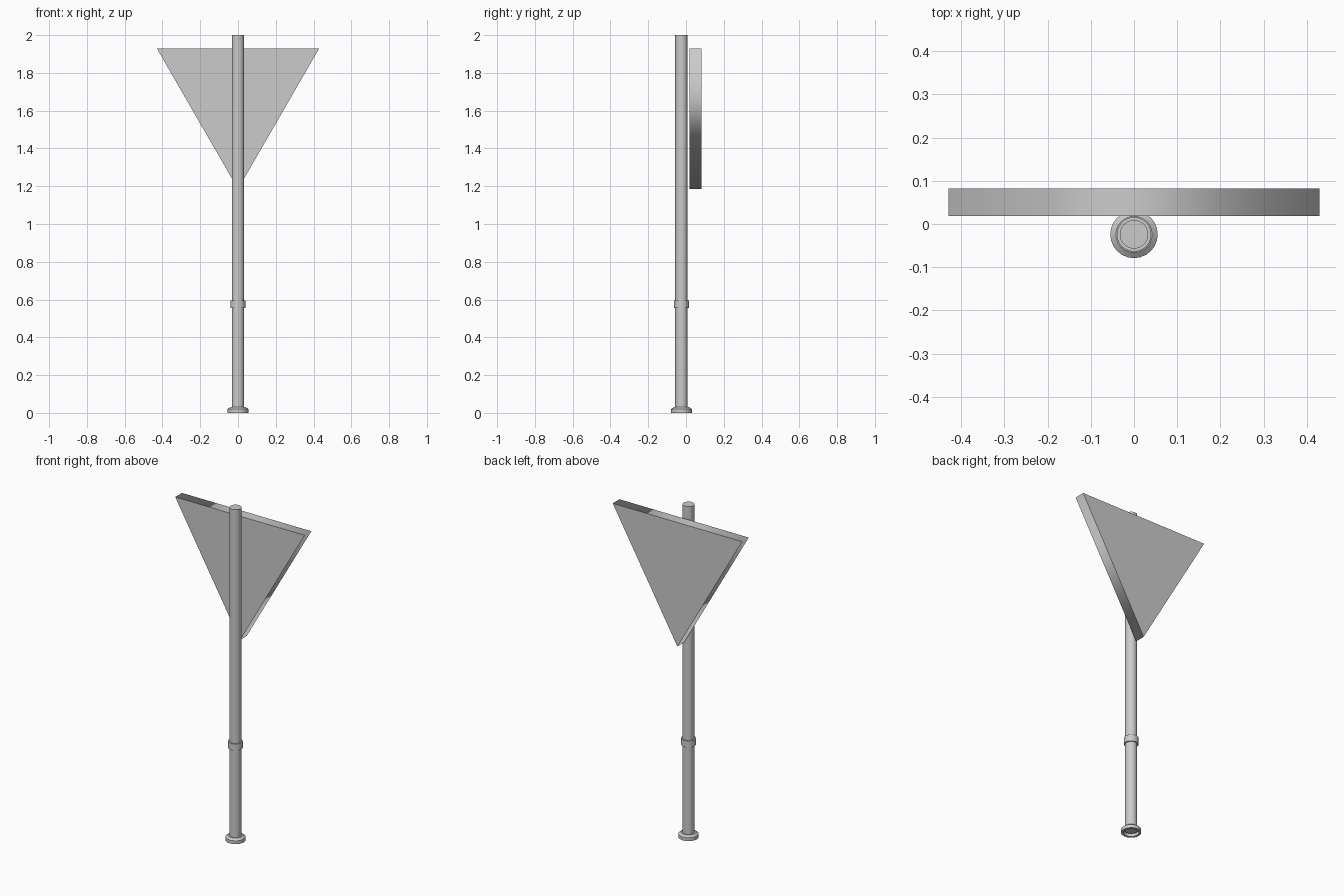
import bpy
import bmesh
from math import cos, sin, tau, radians

POLE_Y = -0.024
SIDES = 24

cube = bpy.data.objects.get("Cube")
if cube:
    bpy.data.objects.remove(cube, do_unlink=True)

grey = bpy.data.materials.new("plain grey")
grey.use_nodes = True
COLOUR = (0.6, 0.6, 0.6, 1)
grey.diffuse_color = COLOUR
grey.node_tree.nodes["Principled BSDF"].inputs["Base Color"].default_value = COLOUR


def finish(name, bm, sharp_angle):
    """Turn a bmesh into a smooth object whose steep edges stay sharp."""
    bmesh.ops.recalc_face_normals(bm, faces=bm.faces)
    for face in bm.faces:
        face.smooth = True
    for edge in bm.edges:
        edge.smooth = edge.calc_face_angle(0) < sharp_angle
    mesh = bpy.data.meshes.new(name)
    bm.to_mesh(mesh)
    bm.free()
    mesh.materials.append(grey)
    obj = bpy.data.objects.new(name, mesh)
    bpy.context.collection.objects.link(obj)
    return obj


def lathe(name, profile, closed=False):
    """Revolve (radius, z) points around the pole axis."""
    bm = bmesh.new()
    rings = [[bm.verts.new((r * cos(tau * i / SIDES), POLE_Y + r * sin(tau * i / SIDES), z))
              for i in range(SIDES)] for r, z in profile]
    pairs = list(zip(rings, rings[1:]))
    if closed:
        pairs.append((rings[-1], rings[0]))
    else:
        bm.faces.new(rings[0])
        bm.faces.new(rings[-1])
    for low, high in pairs:
        for i in range(SIDES):
            j = (i + 1) % SIDES
            bm.faces.new((low[i], low[j], high[j], high[i]))
    return finish(name, bm, radians(30))


# Pole, joint collar and hollow foot flange
lathe("pole", [(0.033, 0.012), (0.033, 2.0)])
lathe("collar", [(0.04, 0.555), (0.04, 0.595)])
lathe("foot_flange", [(0.042, 0), (0.055, 0), (0.055, 0.02), (0.042, 0.03),
                      (0.03, 0.03), (0.03, 0.018), (0.042, 0.018)], closed=True)

# Triangular sign panel, point down, standing just behind the pole
bm = bmesh.new()
corners = [(-0.43, 1.93), (0.43, 1.93), (0, 1.185)]
panel = bm.faces.new([bm.verts.new((x, 0.018, z)) for x, z in corners])
extruded = bmesh.ops.extrude_face_region(bm, geom=[panel], use_keep_orig=True)
back = [v for v in extruded["geom"] if isinstance(v, bmesh.types.BMVert)]
bmesh.ops.translate(bm, verts=back, vec=(0, 0.064, 0))
sign = finish("sign_panel", bm, radians(180))

# Crisp rims around both faces; shading flows around the narrow sides
for edge in sign.data.edges:
    a, b = (sign.data.vertices[i].co.y for i in edge.vertices)
    edge.use_edge_sharp = abs(a - b) < 0.01
